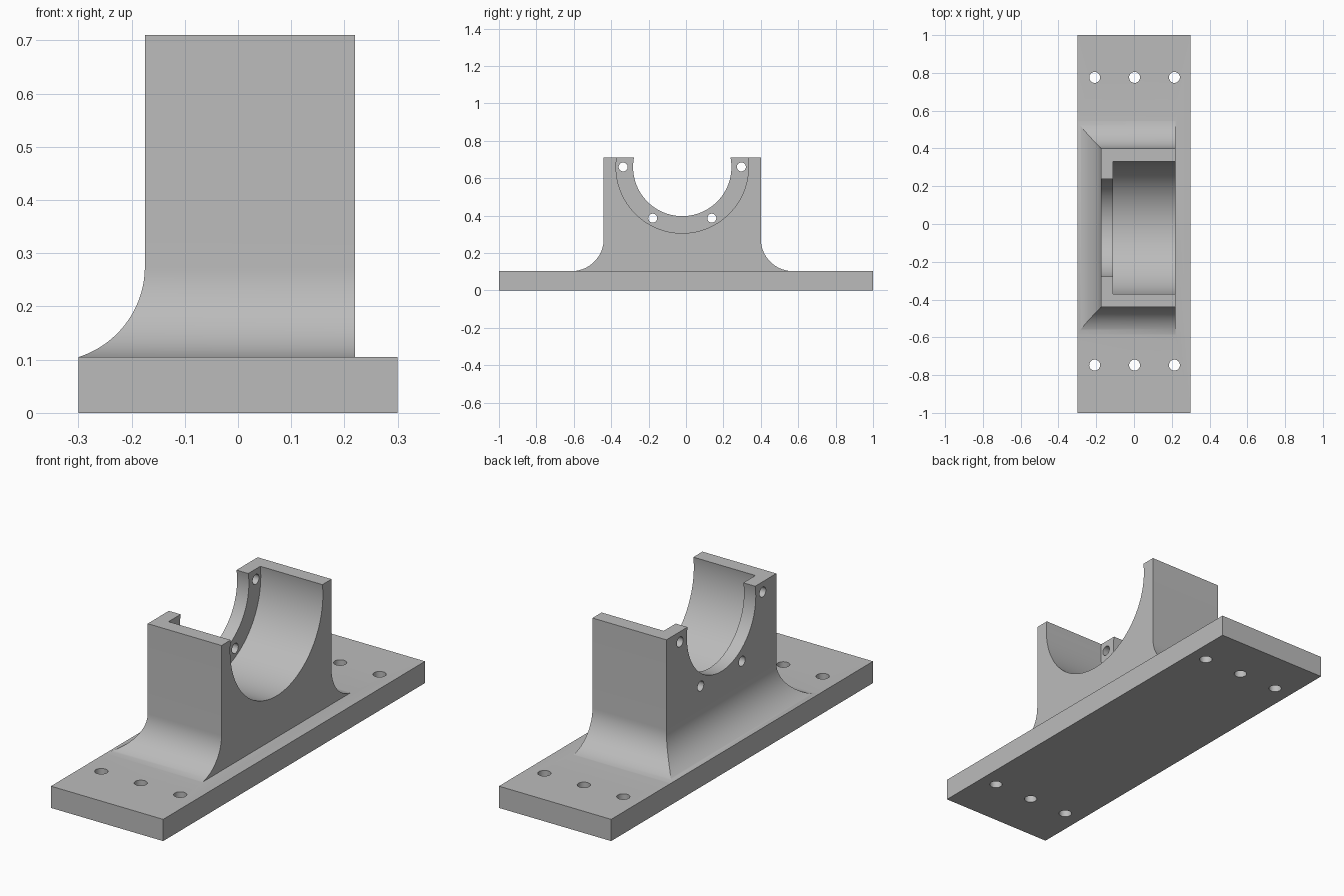
import bpy, bmesh, math
from mathutils import Matrix

if "Cube" in bpy.data.objects:
    bpy.data.objects.remove(bpy.data.objects["Cube"])

BASE_TOP, TOP = 0.105, 0.71
YC, ZC = -0.02, 0.66          # bore axis
FILLET_H = 0.17

gray = bpy.data.materials.new("plain gray")
gray.diffuse_color = (0.5, 0.5, 0.5, 1)
gray.use_nodes = True
gray.node_tree.nodes["Principled BSDF"].inputs["Base Color"].default_value = gray.diffuse_color


def make_object(name, bm):
    bmesh.ops.recalc_face_normals(bm, faces=bm.faces)
    mesh = bpy.data.meshes.new(name)
    bm.to_mesh(mesh)
    bm.free()
    mesh.materials.append(gray)
    ob = bpy.data.objects.new(name, mesh)
    bpy.context.collection.objects.link(ob)
    return ob


def box(name, x0, x1, y0, y1, z0, z1):
    bm = bmesh.new()
    bmesh.ops.create_cube(bm, size=1)
    for v in bm.verts:
        v.co = ((x0 + x1) / 2 + v.co.x * (x1 - x0),
                (y0 + y1) / 2 + v.co.y * (y1 - y0),
                (z0 + z1) / 2 + v.co.z * (z1 - z0))
    return make_object(name, bm)


def cylinder(name, center, radius, length, axis, segments):
    bm = bmesh.new()
    turn = Matrix.Rotation(math.pi / 2, 4, 'Y') if axis == 'X' else Matrix()
    bmesh.ops.create_cone(bm, cap_ends=True, segments=segments, radius1=radius,
                          radius2=radius, depth=length,
                          matrix=Matrix.Translation(center) @ turn)
    return make_object(name, bm)


def combine(target, other, operation):
    mod = target.modifiers.new(operation.lower(), 'BOOLEAN')
    mod.operation, mod.solver, mod.object = operation, 'EXACT', other
    bpy.context.view_layer.objects.active = target
    bpy.ops.object.modifier_apply(modifier=mod.name)
    bpy.data.objects.remove(other)


def flare(width, z):
    """Outward offset of a concave arc that is tangent to the wall."""
    r = (width ** 2 + FILLET_H ** 2) / (2 * width)
    drop = max(0, BASE_TOP + FILLET_H - z)
    return r - math.sqrt(max(0, r * r - drop * drop))


# pedestal: stacked rectangles, flared on three sides and flat on +x
bm = bmesh.new()
levels = [BASE_TOP + FILLET_H * (1 - math.cos(i / 20 * math.pi / 2)) for i in range(21)]
rings = []
for z, zf in [(0.05, BASE_TOP)] + [(z, z) for z in levels] + [(TOP, TOP)]:
    fx, fy = flare(0.1245, zf), flare(0.147, zf)
    corners = [(-0.175 - fx, -0.44 - fy), (0.22, -0.44 - fy),
               (0.22, 0.40 + fy), (-0.175 - fx, 0.40 + fy)]
    rings.append([bm.verts.new((x, y, z)) for x, y in corners])
for a, b in zip(rings, rings[1:]):
    for i in range(4):
        j = (i + 1) % 4
        bm.faces.new((a[i], a[j], b[j], b[i]))
bm.faces.new(rings[0])
bm.faces.new(rings[-1])
pedestal = make_object("pedestal", bm)

# stepped half bore: narrow through opening, wide seat behind the lip
combine(pedestal, cylinder("bore", (0, YC, ZC), 0.263, 1, 'X', 96), 'DIFFERENCE')
combine(pedestal, cylinder("seat", (0.388, YC, ZC), 0.354, 1, 'X', 96), 'DIFFERENCE')

# bolt holes in the lip
for deg in (0, 180, 240, 300):
    a = math.radians(deg)
    center = (-0.15, YC + 0.316 * math.cos(a), ZC + 0.316 * math.sin(a))
    combine(pedestal, cylinder("lip_hole", center, 0.024, 0.2, 'X', 32), 'DIFFERENCE')

# base plate joined with the pedestal, then drilled
bracket = box("bearing_bracket", -0.3, 0.3, -1, 1, 0, BASE_TOP)
combine(bracket, pedestal, 'UNION')
for x in (-0.208, 0.003, 0.214):
    for y in (-0.747, 0.776):
        combine(bracket, cylinder("base_hole", (x, y, 0.05), 0.029, 0.3, 'Z', 32), 'DIFFERENCE')

bpy.ops.object.select_all(action='DESELECT')
bracket.select_set(True)
bpy.context.view_layer.objects.active = bracket
bpy.ops.object.shade_smooth_by_angle(angle=math.radians(25))
